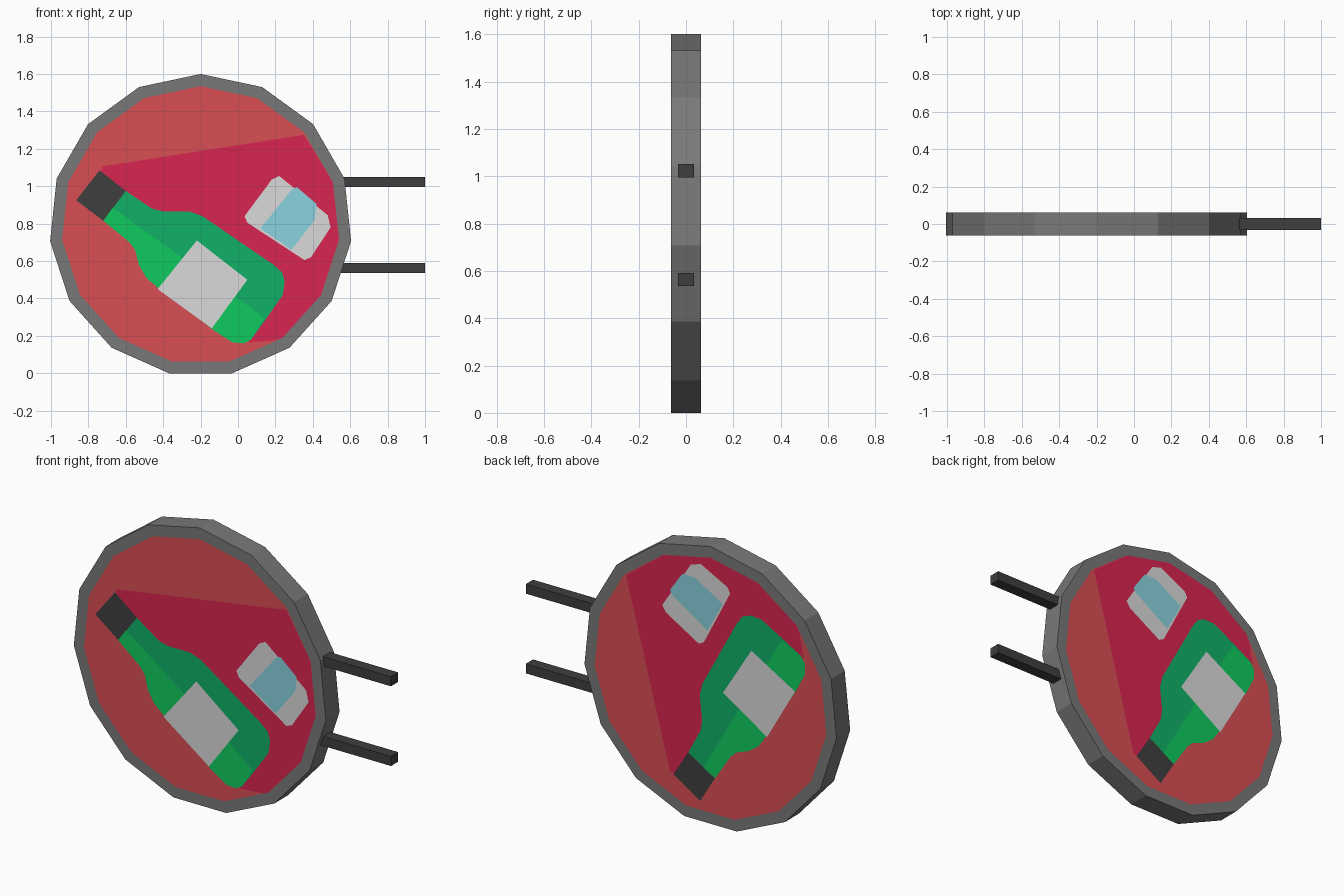
import bpy, bmesh, math
from mathutils import Matrix, Vector

if "Cube" in bpy.data.objects:
    bpy.data.objects.remove(bpy.data.objects["Cube"])

R, R_IN, HALF = 0.809, 0.744, 0.0625
CENTRE = Vector((-0.2, 0, 0.791))
STEP = 0.0008


def material(name, rgb):
    def lin(c):
        c /= 255
        return c / 12.92 if c <= 0.04045 else ((c + 0.055) / 1.055) ** 2.4
    m = bpy.data.materials.new(name)
    m.diffuse_color = (*[lin(c) for c in rgb], 1)
    m.use_nodes = True
    m.node_tree.nodes["Principled BSDF"].inputs["Base Color"].default_value = m.diffuse_color
    return m


GREY = material("rim grey", (121, 121, 121))
DARK = material("dark grey", (63, 63, 63))
RED = material("red", (217, 79, 84))
CRIMSON = material("crimson", (217, 37, 80))
GREEN = material("green", (17, 176, 103))
LIGHT = material("light green", (15, 203, 96))
WHITE = material("label white", (218, 218, 218))
CYAN = material("pale cyan", (139, 212, 224))


def finish(name, bm, mats):
    me = bpy.data.meshes.new(name)
    bm.to_mesh(me)
    bm.free()
    for m in mats:
        me.materials.append(m)
    ob = bpy.data.objects.new(name, me)
    bpy.context.collection.objects.link(ob)
    return ob


def ring_points(r):
    return [(CENTRE.x + r * math.cos(math.radians(90 + 24 * k)),
             CENTRE.z + r * math.sin(math.radians(90 + 24 * k))) for k in range(15)]


# Fifteen-sided board: grey edge and rim, red panel on both faces
bm = bmesh.new()
loops = [[bm.verts.new((x, y, z)) for x, z in ring_points(r)]
         for r, y in ((R_IN, -HALF), (R, -HALF), (R, HALF), (R_IN, HALF))]
for a, b in zip(loops, loops[1:]):
    for i in range(15):
        j = (i + 1) % 15
        bm.faces.new((a[i], a[j], b[j], b[i]))
for loop in (loops[0], loops[-1]):
    bm.faces.new(loop).material_index = 1
bmesh.ops.recalc_face_normals(bm, faces=bm.faces)
finish("sign_board", bm, [GREY, RED])

# Two bracket arms reaching to the wall
for name, z in (("upper_arm", 1.023), ("lower_arm", 0.563)):
    bm = bmesh.new()
    bmesh.ops.create_cube(bm, size=1, matrix=Matrix.Translation((0.775, 0, z))
                          @ Matrix.Diagonal((0.45, 0.066, 0.055, 1)))
    finish(name, bm, [DARK])

# The back picture is the front one turned round and rolled by four board sides
BACK = (Matrix.Translation(CENTRE) @ Matrix.Rotation(math.pi, 4, 'Z')
        @ Matrix.Rotation(math.radians(-96), 4, 'Y') @ Matrix.Translation(-CENTRE))


def decal(name, points, layer, mat):
    """Flat painted shape, laid on the front and the back panel."""
    area = sum(p[0] * q[1] - q[0] * p[1] for p, q in zip(points, points[1:] + points[:1]))
    if area < 0:
        points = points[::-1]
    for side, mtx in (("front", Matrix()), ("back", BACK)):
        bm = bmesh.new()
        f = bm.faces.new([bm.verts.new(mtx @ Vector((x, -HALF - STEP * layer, z)))
                          for x, z in points])
        f.normal_update()
        bmesh.ops.triangulate(bm, faces=[f])
        finish(f"{side}_{name}", bm, [mat])


# Long shadow, bounded on the right by the panel edge
inner = ring_points(R_IN)
edge = [inner[k] for k in (13, 12, 11, 10, 9)]
decal("shadow", [(-0.73, 1.105)] + [(0.353, 1.275)] + edge[1:] +
      [(0.19, 0.175), (0.06, 0.165), (0.0, 0.3), (-0.5, 0.75), (-0.74, 1.0)], 1, CRIMSON)

# Bottle: whole outline, then the lighter half
left_side = [(-0.03, 0.165), (-0.13, 0.23), (-0.42, 0.45), (-0.49, 0.51),
             (-0.53, 0.58), (-0.55, 0.66), (-0.58, 0.70), (-0.72, 0.815)]
base = [(0.07, 0.18), (0.03, 0.16)]
decal("bottle", [(-0.60, 0.975), (-0.46, 0.88), (-0.40, 0.865), (-0.26, 0.865),
                 (-0.19, 0.84), (0.19, 0.58), (0.235, 0.54), (0.25, 0.49),
                 (0.24, 0.42), (0.15, 0.29)] + base + left_side, 2, GREEN)
decal("bottle_light_half", [(-0.67, 0.885), (-0.31, 0.625), (0.0, 0.40), (0.14, 0.295)]
      + base + left_side, 3, LIGHT)
decal("bottle_cap", [(-0.74, 1.085), (-0.60, 0.975), (-0.72, 0.815), (-0.865, 0.925)], 3, DARK)
decal("bottle_label", [(-0.22, 0.71), (0.05, 0.50), (-0.14, 0.24), (-0.43, 0.45)], 4, WHITE)

# Drinking glass with a cyan band
decal("glass", [(0.22, 1.055), (0.48, 0.845), (0.495, 0.78), (0.39, 0.62), (0.355, 0.605),
                (0.05, 0.805), (0.035, 0.84), (0.18, 1.035)], 2, WHITE)
decal("glass_band", [(0.315, 0.995), (0.42, 0.905), (0.41, 0.82), (0.286, 0.66),
                     (0.12, 0.775), (0.29, 0.985)], 3, CYAN)
